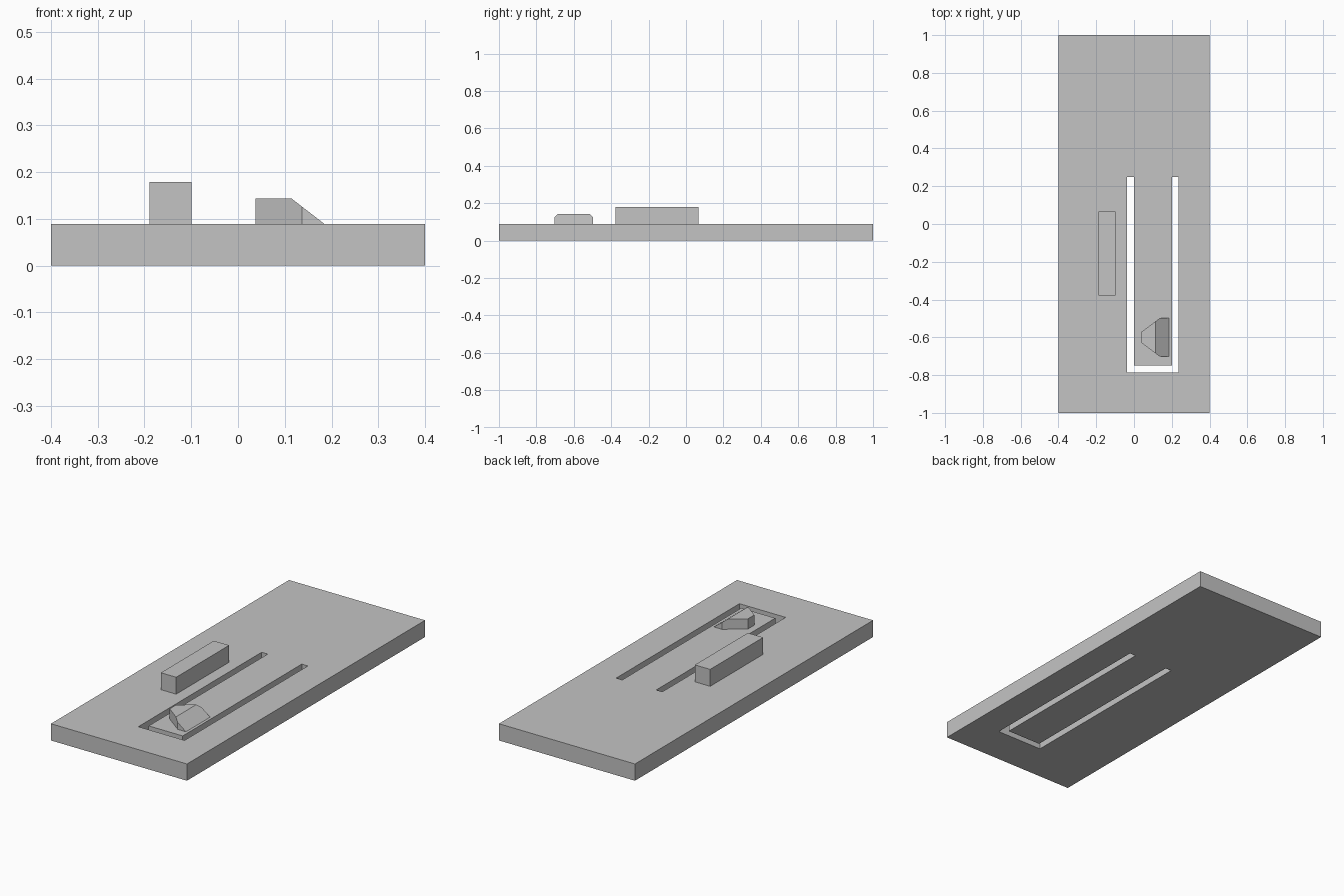
import bpy
import bmesh

cube = bpy.data.objects.get("Cube")
if cube:
    bpy.data.objects.remove(cube, do_unlink=True)

grey = bpy.data.materials.new("plain grey")
grey.use_nodes = True
colour = (0.55, 0.55, 0.55, 1)
grey.diffuse_color = colour
grey.node_tree.nodes["Principled BSDF"].inputs["Base Color"].default_value = colour

THICK = 0.089


def prism(name, outline, z0, z1, cut=None):
    """Extrude an outline upward; optionally slice off what lies beyond a plane."""
    bm = bmesh.new()
    face = bm.faces.new([bm.verts.new((x, y, z0)) for x, y in outline])
    ext = bmesh.ops.extrude_face_region(bm, geom=[face])["geom"]
    top = [v for v in ext if isinstance(v, bmesh.types.BMVert)]
    bmesh.ops.translate(bm, verts=top, vec=(0, 0, z1 - z0))
    if cut:
        point, normal = cut
        sliced = bmesh.ops.bisect_plane(
            bm, geom=bm.verts[:] + bm.edges[:] + bm.faces[:],
            plane_co=point, plane_no=normal, clear_outer=True)["geom_cut"]
        rim = [e for e in sliced if isinstance(e, bmesh.types.BMEdge)]
        bmesh.ops.holes_fill(bm, edges=rim)
    bmesh.ops.recalc_face_normals(bm, faces=bm.faces)
    mesh = bpy.data.meshes.new(name)
    bm.to_mesh(mesh)
    bm.free()
    mesh.materials.append(grey)
    obj = bpy.data.objects.new(name, mesh)
    bpy.context.collection.objects.link(obj)
    return obj


def rectangle(x0, x1, y0, y1):
    return [(x0, y0), (x1, y0), (x1, y1), (x0, y1)]


# Base plate, with a U-shaped slot that frees a spring tongue
plate = prism("base_plate", rectangle(-0.4, 0.4, -1, 1), 0, THICK)
left, right, front, back, gap = 0.0, 0.2, -0.75, 0.25, 0.036
slot = prism("slot_cutter", [
    (left - gap, back), (left - gap, front - gap),
    (right + gap, front - gap), (right + gap, back),
    (right, back), (right, front), (left, front), (left, back)],
    -0.1, THICK + 0.1)
slot.hide_render = True
mod = plate.modifiers.new("slot", "BOOLEAN")
mod.operation = "DIFFERENCE"
mod.solver = "EXACT"
mod.object = slot
bpy.context.view_layer.objects.active = plate
bpy.ops.object.modifier_apply(modifier=mod.name)
bpy.data.objects.remove(slot, do_unlink=True)

# Raised rectangular stop block
prism("stop_block", rectangle(-0.189, -0.099, -0.378, 0.067), THICK, 0.179)

# Catch on the tongue: tapered prism with a ramp on its +x side
TOP, MID = 0.143, -0.6
half = [(0.037, 0.027), (0.137, 0.102), (0.185, 0.102)]
outline = [(x, MID - w) for x, w in half] + [(x, MID + w) for x, w in reversed(half)]
prism("ramp_catch", outline, THICK - 0.01, TOP,
      cut=((0.115, 0, TOP), (TOP - THICK, 0, 0.185 - 0.115)))
